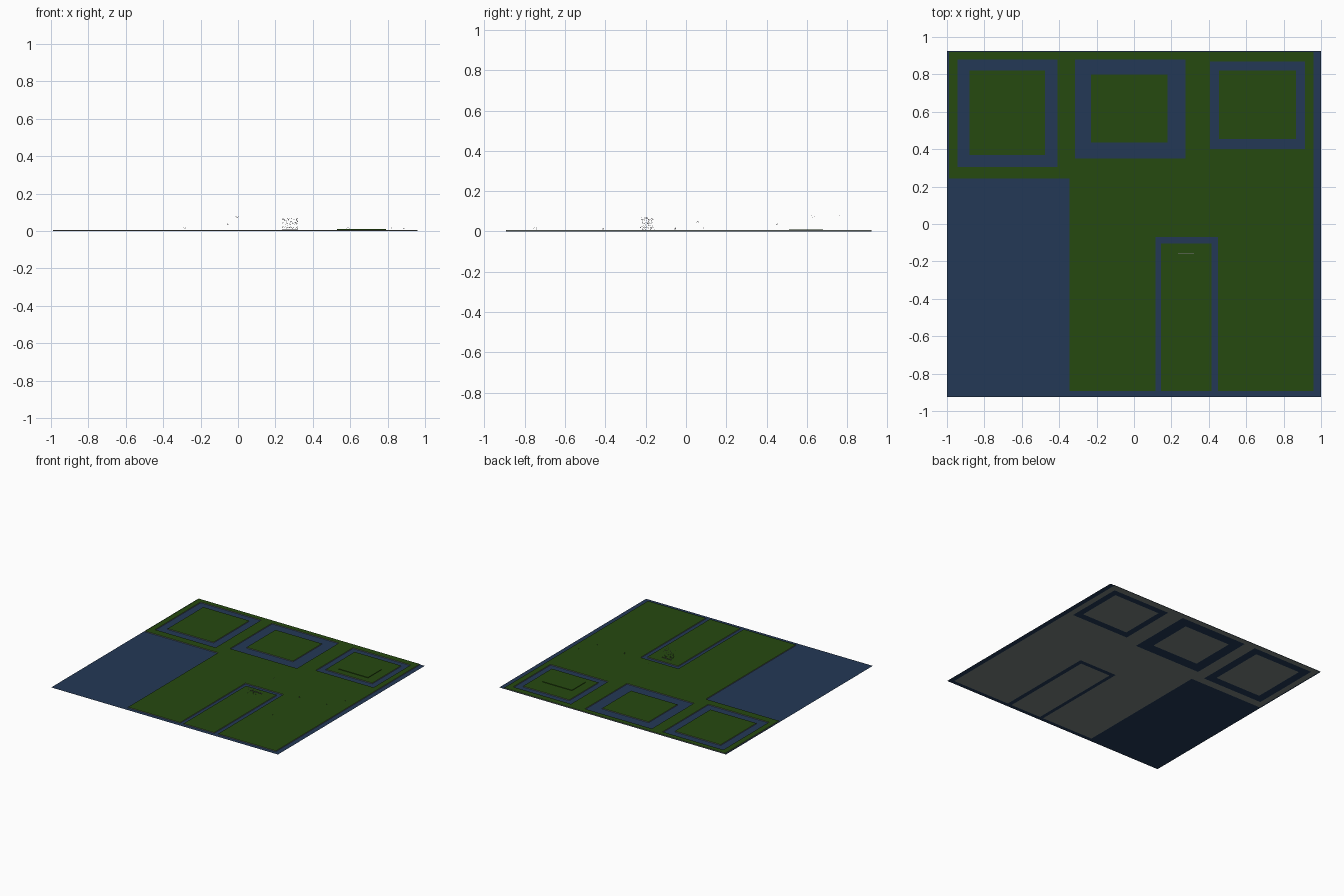
import bpy, bmesh, random
from mathutils import Vector

if "Cube" in bpy.data.objects:
    bpy.data.objects.remove(bpy.data.objects["Cube"])

random.seed(4)
TOP = 0.006  # height of the lawn above the road


def material(name, rgb):
    m = bpy.data.materials.new(name)
    m.diffuse_color = (*rgb, 1)
    m.use_nodes = True
    m.node_tree.nodes["Principled BSDF"].inputs["Base Color"].default_value = m.diffuse_color
    return m


GREEN = material("grass_green", (0.019, 0.067, 0.005))
BLUE = material("road_blue", (0.017, 0.040, 0.094))
GREY = material("kerb_grey", (0.19, 0.22, 0.21))
STONE = material("detail_grey", (0.22, 0.20, 0.23))


def make_object(name, bm, mats):
    me = bpy.data.meshes.new(name)
    bm.to_mesh(me)
    bm.free()
    for m in mats:
        me.materials.append(m)
    ob = bpy.data.objects.new(name, me)
    bpy.context.collection.objects.link(ob)
    return ob


# Ground plan as layered rectangles (x0, x1, y0, y1, is_lawn); later ones win
PLAN = [
    (-1, 1, -0.925, 0.925, False),            # whole site
    (-0.99, 0.96, -0.893, 0.92, True),        # main lawn
    (-1, -0.345, -0.925, 0.243, False),       # large paved square
    (-0.945, -0.41, 0.305, 0.88, False),      # left ring road
    (-0.88, -0.475, 0.37, 0.82, True),
    (-0.315, 0.275, 0.35, 0.88, False),       # middle ring road
    (-0.23, 0.18, 0.435, 0.80, True),
    (0.405, 0.915, 0.40, 0.87, False),        # right ring road
    (0.455, 0.865, 0.455, 0.82, True),
    (0.115, 0.45, -0.893, -0.07, False),      # looped drive
    (0.145, 0.415, -0.893, -0.105, True),
]


def is_lawn(x, y):
    hit = False
    for x0, x1, y0, y1, lawn in PLAN:
        if x0 < x < x1 and y0 < y < y1:
            hit = lawn
    return hit


def sheet(lawn, z):
    """Flat sheet of all plan cells of one kind."""
    xs = sorted({v for r in PLAN for v in r[:2]})
    ys = sorted({v for r in PLAN for v in r[2:4]})
    bm = bmesh.new()
    for x0, x1 in zip(xs, xs[1:]):
        for y0, y1 in zip(ys, ys[1:]):
            if is_lawn((x0 + x1) / 2, (y0 + y1) / 2) == lawn:
                bm.faces.new([bm.verts.new((x, y, z)) for x, y in
                              ((x0, y0), (x1, y0), (x1, y1), (x0, y1))])
    bmesh.ops.remove_doubles(bm, verts=bm.verts, dist=1e-5)
    return bm


# Road surface
make_object("road", sheet(False, 0.0), [BLUE])

# Raised lawn with grey kerb and underside
lawn = make_object("lawn", sheet(True, TOP), [GREEN, GREY])
mod = lawn.modifiers.new("thickness", "SOLIDIFY")
mod.thickness = TOP
mod.offset = -1
mod.material_offset = 1
mod.material_offset_rim = 1

# Low raised bed inside the right ring
bm = bmesh.new()
bmesh.ops.create_cube(bm, size=1)
for v in bm.verts:
    v.co = Vector((0.66 + v.co.x * 0.26, 0.595 + v.co.y * 0.17,
                   TOP + 0.002 + v.co.z * 0.004))
make_object("raised_bed", bm, [GREEN])


def sprigs(name, centre, size, count, scale=0.004):
    """Cluster of tiny upright slivers filling a box."""
    bm = bmesh.new()
    for _ in range(count):
        p = Vector(c + s * random.uniform(-0.5, 0.5) for c, s in zip(centre, size))
        d = Vector((random.uniform(-1, 1), random.uniform(-1, 1), 0)).normalized() * scale
        up = Vector((0, 0, scale))
        bm.faces.new([bm.verts.new(p + o) for o in (-d / 2, d / 2, up)])
    make_object(name, bm, [STONE])


# Fine feature at the head of the drive, and its thin top rail
sprigs("drive_feature", (0.278, -0.195, 0.038), (0.085, 0.065, 0.06), 130)
bm = bmesh.new()
bmesh.ops.create_cube(bm, size=1)
for v in bm.verts:
    v.co = Vector((0.278 + v.co.x * 0.085, -0.157 + v.co.y * 0.003,
                   0.01 + v.co.z * 0.003))
make_object("drive_feature_rail", bm, [STONE])

# Small scattered details
SPOTS = [(-0.285, -0.75, 0.014), (0.595, -0.41, 0.014), (0.89, 0.085, 0.014),
         (-0.055, 0.45, 0.033), (-0.005, 0.63, 0.072), (-0.005, 0.77, 0.072),
         (0.28, 0.055, 0.045), (0.82, -0.055, 0.012), (0.58, -0.055, 0.012)]
for i, c in enumerate(SPOTS):
    sprigs(f"small_detail_{i + 1}", c, (0.014, 0.014, 0.008), 4)
